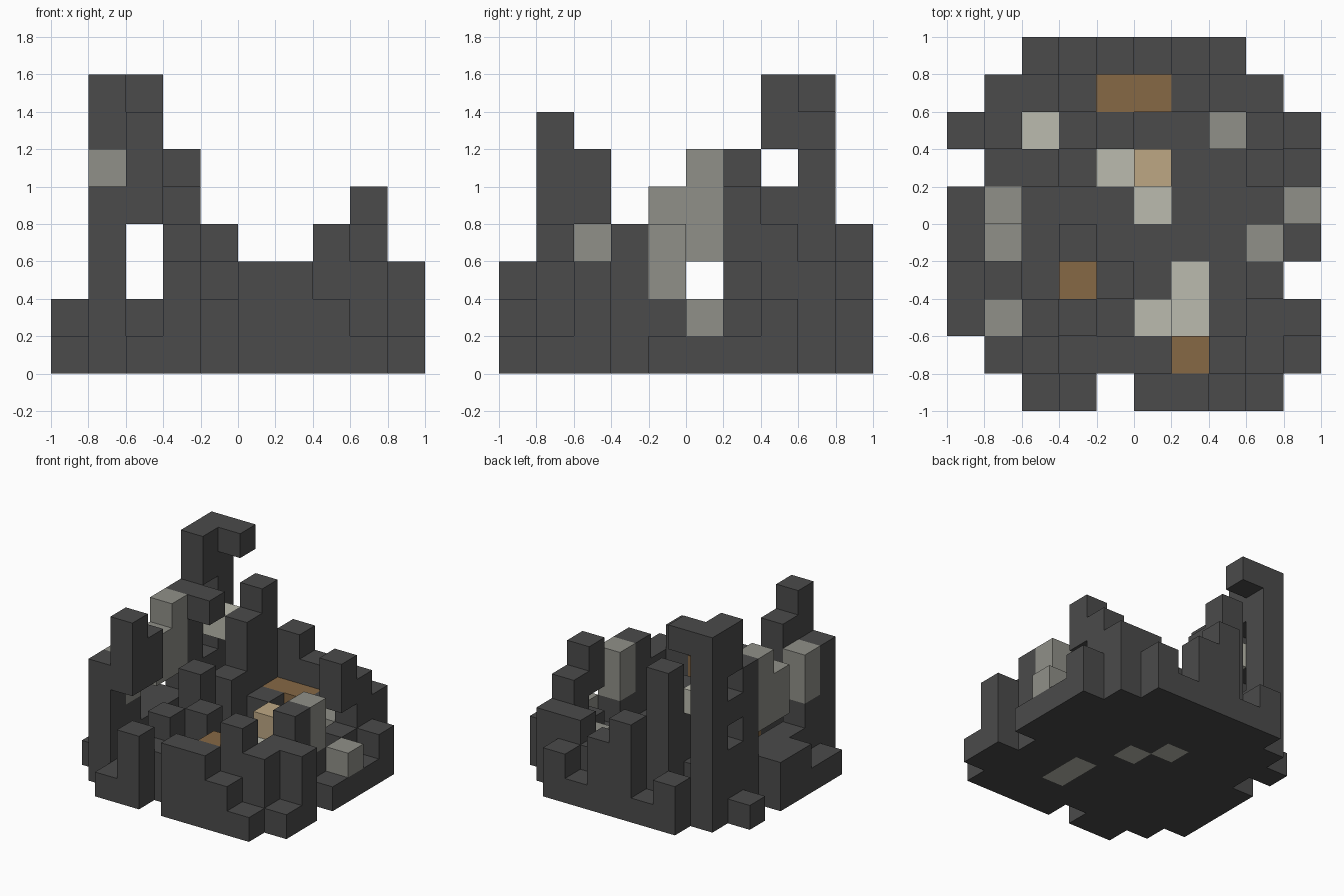
import bpy
import bmesh
from mathutils import Vector

old = bpy.data.objects.get("Cube")
if old:
    bpy.data.objects.remove(old)

CELL = 0.2
DIRECTIONS = [Vector(d) for d in ((1, 0, 0), (-1, 0, 0), (0, 1, 0),
                                  (0, -1, 0), (0, 0, 1), (0, 0, -1))]


def make_material(name, colour):
    material = bpy.data.materials.new(name)
    material.use_nodes = True
    rgba = (*colour, 1.0)
    material.diffuse_color = rgba
    shader = next(n for n in material.node_tree.nodes if n.type == "BSDF_PRINCIPLED")
    shader.inputs["Base Color"].default_value = rgba
    return material


materials = {
    "charcoal": make_material("charcoal", (.07, .07, .07)),
    "grey": make_material("stone grey", (.28, .28, .25)),
    "pale": make_material("pale stone", (.5, .5, .43)),
    "brown": make_material("wood brown", (.24, .14, .06)),
    "tan": make_material("light wood", (.51, .39, .23)),
}

# Every filled grid cell remembers which part it belongs to
cells = {}
part_colour = {}


def fill(part, colour, xs, ys, zs):
    """Fill a box of cells; each range is (first, last), or one index."""
    part_colour[part] = colour
    spans = [(s, s) if isinstance(s, int) else s for s in (xs, ys, zs)]
    (xa, xb), (ya, yb), (za, zb) = spans
    for x in range(xa, xb + 1):
        for y in range(ya, yb + 1):
            for z in range(za, zb + 1):
                cells[x, y, z] = part


def columns(part, x, heights):
    """Dark columns in one grid line: {y: height in cells}."""
    for y, height in heights.items():
        fill(part, "charcoal", x, y, (0, height - 1))


# Ground slab with its ragged outline
rows = [(2, 8), (1, 9), (0, 9), (0, 8), (0, 9), (0, 9), (1, 9), (0, 9), (1, 8), (2, 7)]
for y, span in enumerate(rows):
    fill("ground_slab", "charcoal", span, y, 0)
del cells[4, 0, 0]

# Right edge ledge and wall
columns("right_ledge", 0, {4: 2, 5: 2})
columns("right_wall", 1, {1: 5, 2: 3, 3: 2, 4: 2, 5: 2, 6: 6})

# Tall corner tower with gaps and a hooked top
columns("corner_tower", 1, {7: 3, 8: 8})
fill("corner_tower", "charcoal", 1, 7, 4)
fill("corner_tower", "charcoal", 1, 7, (6, 7))
fill("corner_tower", "charcoal", 2, 8, 7)

# Overhanging blocks beside the right wall
fill("front_overhang", "charcoal", 2, 1, (4, 6))
fill("front_overhang", "charcoal", 2, 2, (4, 5))
fill("back_overhang", "charcoal", 2, 6, 5)

# Rubble inside the ruin
columns("right_rubble", 2, {6: 2, 7: 2, 9: 2})
columns("right_rubble", 3, {1: 2, 2: 3, 4: 4, 6: 3})
columns("middle_rubble", 4, {1: 2, 3: 3, 7: 2})
columns("middle_rubble", 5, {1: 2})

# Back wall
columns("back_wall", 3, {7: 5, 8: 6})
columns("back_wall", 4, {9: 4})
columns("back_wall", 5, {9: 3})
columns("back_wall", 6, {8: 2})
columns("back_wall", 7, {8: 3, 9: 2})

# Front wall
columns("front_wall", 3, {0: 3})
columns("front_wall", 5, {0: 3})
columns("front_wall", 6, {0: 3, 1: 2})
columns("front_wall", 7, {0: 2, 1: 4})

# Left wall, broken by a window gap
columns("left_wall", 8, {1: 3, 2: 3, 3: 4, 4: 2, 6: 2, 7: 4, 8: 3})
fill("left_wall", "charcoal", 8, 6, (3, 4))
columns("left_wall", 9, {2: 3, 7: 2})

# Weathered grey stones
fill("right_grey_stones", "grey", 1, 2, (3, 4))
fill("right_grey_stones", "grey", 1, 4, (3, 4))
fill("right_grey_stones", "grey", 1, 5, (3, 5))
fill("left_grey_stones", "grey", 8, 4, (2, 3))
fill("left_grey_stones", "grey", 9, 5, 1)
fill("left_grey_stones", "grey", 7, 7, 1)

# Pale floor tiles and a pale block by the tower
fill("floor_tiles", "pale", 6, (2, 3), 0)
fill("floor_tiles", "pale", 5, 5, 0)
fill("floor_tiles", "pale", 4, 6, 0)
fill("pale_step", "pale", 5, 2, 1)
fill("pale_block", "pale", 2, 7, 4)

# Wooden pieces
fill("back_planks", "brown", (4, 5), 8, 1)
fill("front_plank", "brown", 6, 1, 2)
fill("inner_plank", "brown", 3, 3, 1)
fill("wood_crate", "tan", 5, 6, 1)


def build_part(part):
    """Turn a part's cells into a mesh of its exposed faces only."""
    bm = bmesh.new()
    for cell, owner in cells.items():
        if owner != part:
            continue
        centre = Vector(cell) + Vector((.5, .5, .5))
        for normal in DIRECTIONS:
            if tuple(int(c) for c in Vector(cell) + normal) in cells:
                continue
            side = Vector((normal.y, normal.z, normal.x))
            up = normal.cross(side)
            middle = centre + normal / 2
            corners = [middle + (side * a + up * b) / 2
                       for a, b in ((-1, -1), (1, -1), (1, 1), (-1, 1))]
            bm.faces.new([bm.verts.new(((p.x - 5) * CELL, (p.y - 5) * CELL, p.z * CELL))
                          for p in corners])
    bmesh.ops.remove_doubles(bm, verts=bm.verts, dist=.001)
    mesh = bpy.data.meshes.new(part)
    bm.to_mesh(mesh)
    bm.free()
    mesh.materials.append(materials[part_colour[part]])
    bpy.context.collection.objects.link(bpy.data.objects.new(part, mesh))


for part in part_colour:
    build_part(part)
